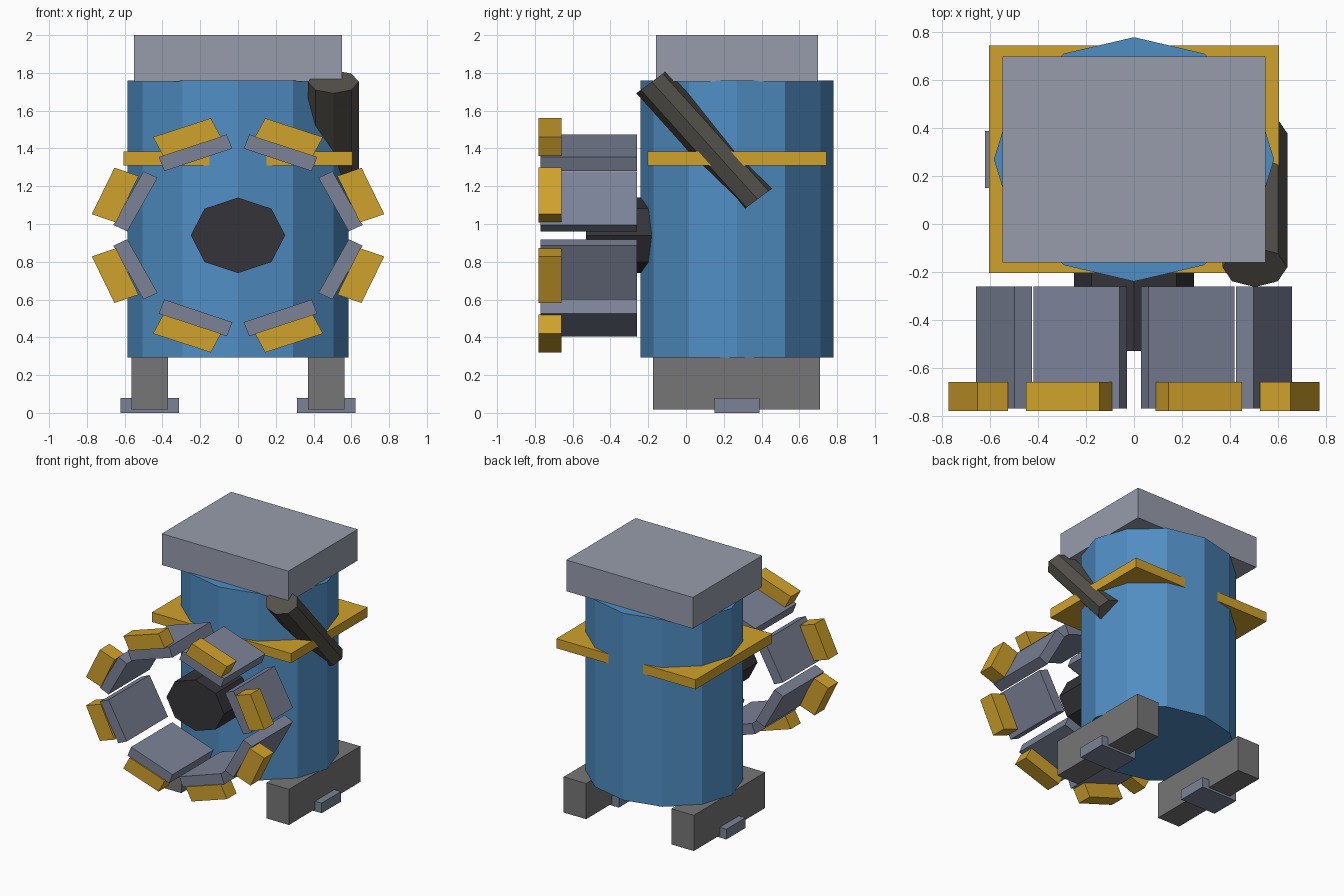
import bpy, bmesh
from mathutils import Matrix, Vector

if "Cube" in bpy.data.objects:
    bpy.data.objects.remove(bpy.data.objects["Cube"])


def material(name, r, g, b):
    m = bpy.data.materials.new(name)
    m.diffuse_color = (r, g, b, 1)
    m.use_nodes = True
    m.node_tree.nodes["Principled BSDF"].inputs["Base Color"].default_value = m.diffuse_color
    return m


BLUE = material("blue", 0.08, 0.27, 0.55)
YELLOW = material("yellow", 0.63, 0.36, 0.025)
STEEL = material("steel", 0.2, 0.225, 0.31)
LIGHT = material("light_steel", 0.31, 0.335, 0.41)
GREY = material("grey", 0.18, 0.18, 0.18)
DARK = material("dark", 0.035, 0.033, 0.04)
SOOT = material("soot", 0.09, 0.083, 0.07)


def solid(name, mat, centre, a, b, c, sides=0):
    """Cube (or n-sided cylinder along c) spanned by three half vectors."""
    bm = bmesh.new()
    if sides:
        bmesh.ops.create_cone(bm, cap_ends=True, segments=sides,
                              radius1=1, radius2=1, depth=2)
    else:
        bmesh.ops.create_cube(bm, size=2)
    m = Matrix((a, b, c)).transposed().to_4x4()
    m.translation = Vector(centre)
    bm.transform(m)
    bmesh.ops.recalc_face_normals(bm, faces=bm.faces)
    mesh = bpy.data.meshes.new(name)
    bm.to_mesh(mesh)
    bm.free()
    mesh.materials.append(mat)
    ob = bpy.data.objects.new(name, mesh)
    bpy.context.collection.objects.link(ob)
    return ob


def span(name, mat, x, y, z, sides=0):
    """Axis-aligned solid from its x, y and z ranges."""
    c = [(r[0] + r[1]) / 2 for r in (x, y, z)]
    h = [(r[1] - r[0]) / 2 for r in (x, y, z)]
    return solid(name, mat, c, (h[0], 0, 0), (0, h[1], 0), (0, 0, h[2]), sides)


# Body, lid and square collar
span("body", BLUE, (-0.585, 0.585), (-0.24, 0.78), (0.292, 1.76), 12)
span("lid", LIGHT, (-0.55, 0.55), (-0.16, 0.70), (1.755, 2.0))
span("collar", YELLOW, (-0.605, 0.605), (-0.205, 0.745), (1.31, 1.385))

# Feet with small cross bars
for s, side in ((-1, "left"), (1, "right")):
    span(side + "_foot", GREY, sorted((s * 0.37, s * 0.565)), (-0.175, 0.71), (0.017, 0.297))
    span(side + "_foot_bar", STEEL, sorted((s * 0.312, s * 0.622)), (0.15, 0.388), (0, 0.08))

# Wheel hub
HUB_Z = 0.94
solid("hub", DARK, (0, -0.315, HUB_Z), (0.25, 0, 0), (0, 0, 0.2), (0, 0.215, 0), 8)

# Ring of paddles and tips: centre, long and short half vectors in x, z
parts = [
    ("inner_paddle", STEEL, (-0.77, -0.26), (0.225, 0.437), (0.18, -0.06), (0.015, 0.0375)),
    ("outer_paddle", STEEL, (-0.77, -0.26), (0.543, 0.18), (0.08, -0.142), (0.037, 0.017)),
    ("inner_tip", YELLOW, (-0.78, -0.66), (0.27, 0.52), (0.153, -0.05), (0.027, 0.05)),
    ("outer_tip", YELLOW, (-0.78, -0.66), (0.65, 0.213), (0.06, -0.123), (0.064, 0.022)),
]
for name, mat, (y0, y1), c, u, v in parts:
    for sx, side in ((-1, "left"), (1, "right")):
        for sz, level in ((-1, "lower"), (1, "upper")):
            solid(f"{level}_{side}_{name}", mat,
                  (sx * c[0], (y0 + y1) / 2, HUB_Z + sz * c[1]),
                  (sx * u[0], 0, sz * u[1]), (0, (y1 - y0) / 2, 0),
                  (sx * v[0], 0, sz * v[1]))

# Slanted exhaust pipe on the right
solid("exhaust_pipe", SOOT, (0.505, 0.099, 1.442), (0.135, 0, 0),
      (0, 0.082, 0.061), (0, 0.28, -0.311), 8)
